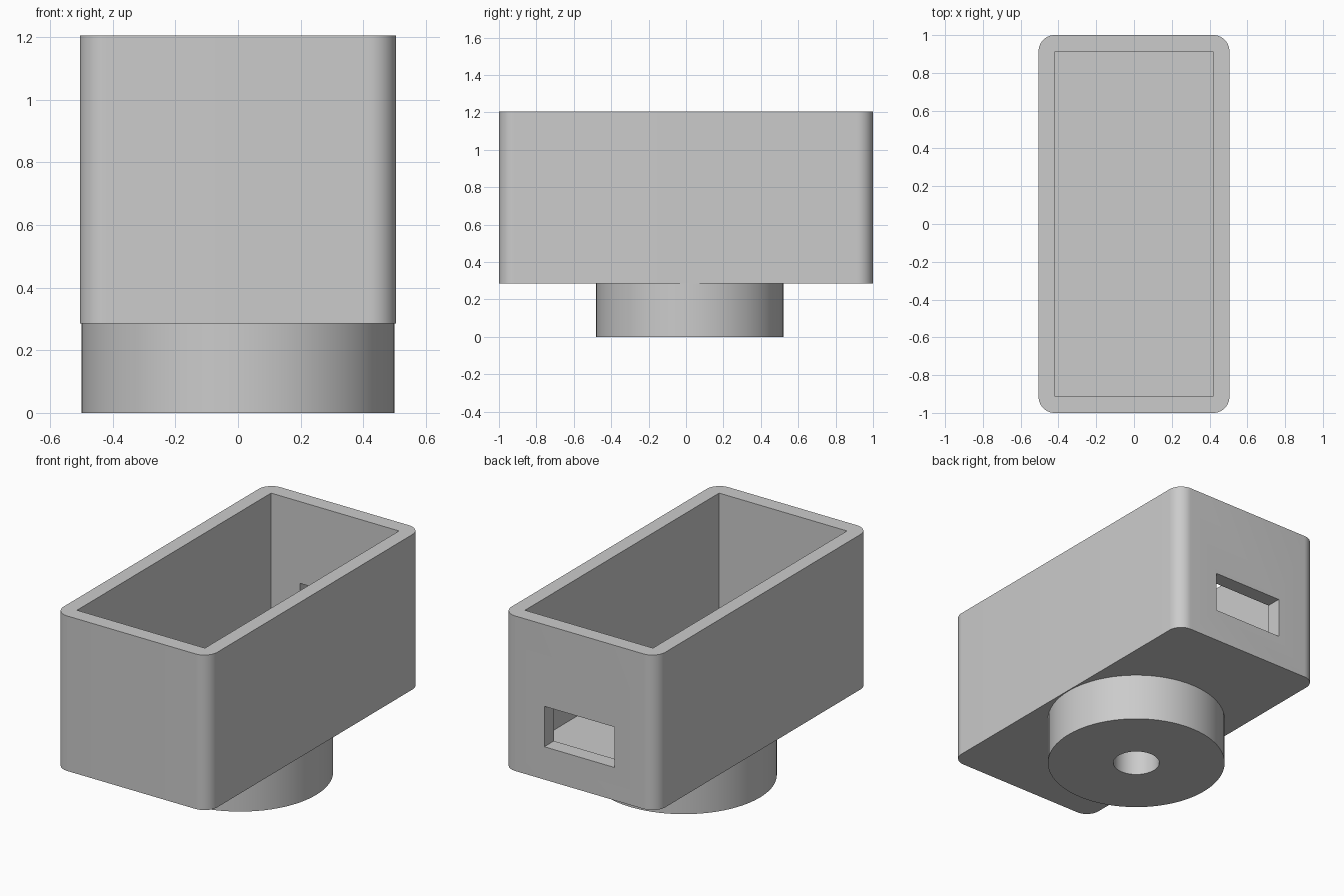
import bpy
import bmesh
from math import radians

cube = bpy.data.objects.get("Cube")
if cube:
    bpy.data.objects.remove(cube, do_unlink=True)

# Single plain grey material
grey = bpy.data.materials.new("plain_grey")
grey.use_nodes = True
colour = (0.6, 0.6, 0.6, 1)
grey.diffuse_color = colour
grey.node_tree.nodes["Principled BSDF"].inputs["Base Color"].default_value = colour

BASE, TOP = 0.285, 1.205


def add_object(name, bm):
    mesh = bpy.data.meshes.new(name)
    bm.normal_update()
    bm.to_mesh(mesh)
    bm.free()
    mesh.materials.append(grey)
    obj = bpy.data.objects.new(name, mesh)
    bpy.context.collection.objects.link(obj)
    return obj


def box(name, low, high, corner=0):
    """Box between two corners, with optionally rounded upright edges."""
    bm = bmesh.new()
    bmesh.ops.create_cube(bm, size=1)
    for v in bm.verts:
        v.co = [(a + b) / 2 + c * (b - a) for a, b, c in zip(low, high, v.co)]
    if corner:
        upright = [e for e in bm.edges
                   if abs(e.verts[0].co.z - e.verts[1].co.z) > 0.1]
        bmesh.ops.bevel(bm, geom=upright, offset=corner, segments=12,
                        profile=0.5, affect='EDGES')
    return add_object(name, bm)


def cylinder(name, radius, bottom, top, y, sides=72):
    bm = bmesh.new()
    bmesh.ops.create_cone(bm, cap_ends=True, segments=sides, radius1=radius,
                          radius2=radius, depth=top - bottom)
    bmesh.ops.translate(bm, verts=bm.verts, vec=(0, y, (top + bottom) / 2))
    return add_object(name, bm)


def select(obj):
    bpy.ops.object.select_all(action='DESELECT')
    obj.select_set(True)
    bpy.context.view_layer.objects.active = obj


def cut(obj, cutter):
    cutter.hide_render = True
    mod = obj.modifiers.new("cut", 'BOOLEAN')
    mod.operation, mod.solver, mod.object = 'DIFFERENCE', 'EXACT', cutter
    select(obj)
    bpy.ops.object.modifier_apply(modifier=mod.name)
    bpy.data.objects.remove(cutter, do_unlink=True)


# Open-topped case with a square-cornered cavity and a slot in the back wall
case = box("case", (-0.505, -1, BASE), (0.505, 1, TOP), corner=0.085)
cut(case, box("cavity_cutter", (-0.42, -0.91, 0.39), (0.42, 0.91, TOP + 0.2)))
cut(case, box("slot_cutter", (-0.23, 0.8, 0.48), (0.23, 1.2, 0.72)))

# Round foot with a central hole that stops at the underside of the case
foot = cylinder("round_foot", 0.5, 0, BASE, 0.02)
cut(foot, cylinder("hole_cutter", 0.13, -0.1, BASE + 0.1, 0.02))

for part in (case, foot):
    select(part)
    bpy.ops.object.shade_smooth_by_angle(angle=radians(30))
